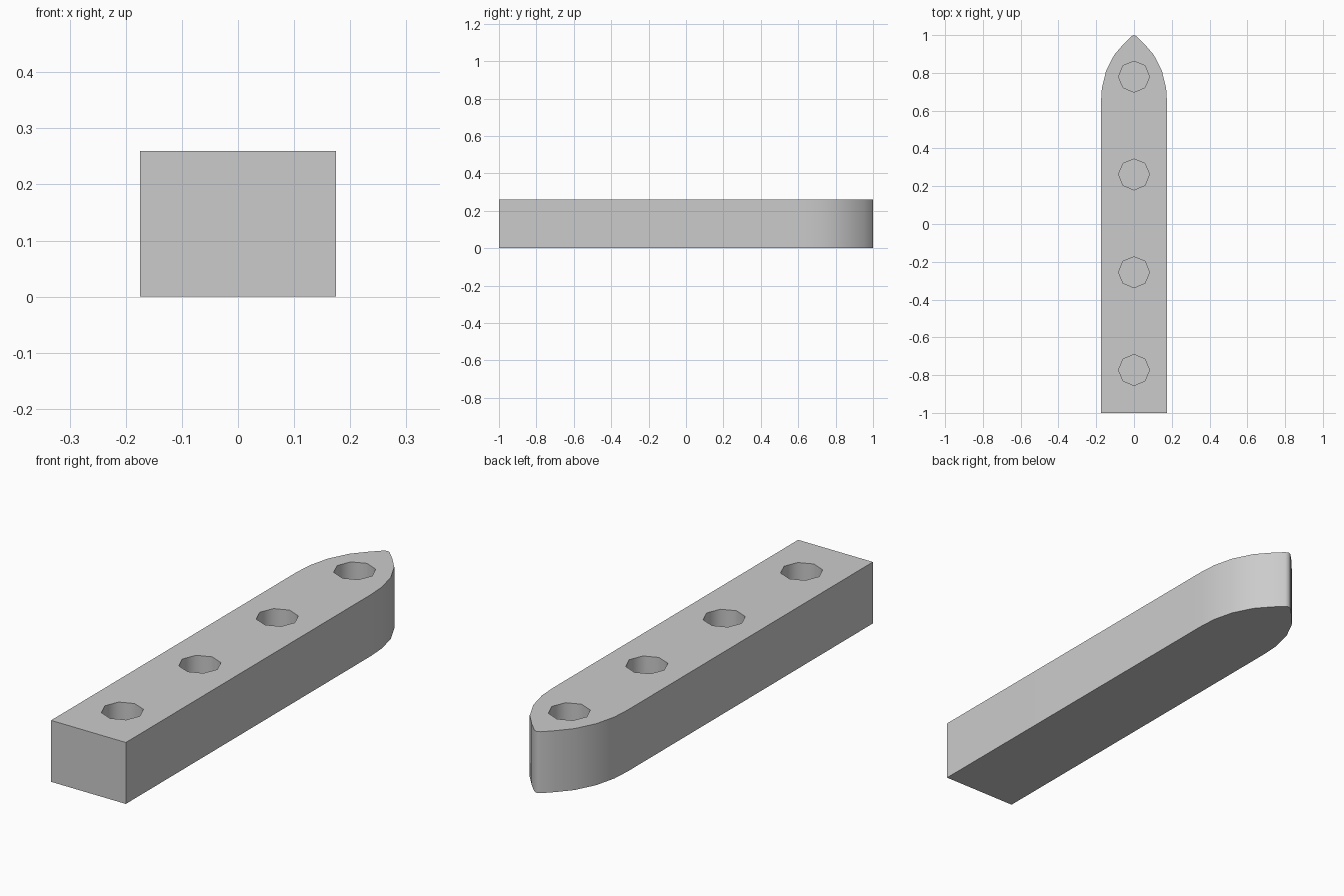
import bpy, bmesh
from math import radians

if "Cube" in bpy.data.objects:
    bpy.data.objects.remove(bpy.data.objects["Cube"])

HEIGHT = 0.26
HOLE_DEPTH = 0.2

# Right half of the outline: square rear corner, then curved nose to the tip
half = [(0.175, -1.0), (0.175, 0.64), (0.17, 0.72), (0.148, 0.81),
        (0.105, 0.895), (0.055, 0.953), (0.014, 0.994)]
outline = half + [(0.0, 1.0)] + [(-x, y) for x, y in reversed(half)]

# Bar body: outline extruded upwards
bm = bmesh.new()
base = bm.faces.new([bm.verts.new((x, y, 0)) for x, y in outline])
top = bmesh.ops.extrude_face_region(bm, geom=[base], use_keep_orig=True)
bmesh.ops.translate(bm, vec=(0, 0, HEIGHT),
                    verts=[g for g in top["geom"] if isinstance(g, bmesh.types.BMVert)])
bmesh.ops.recalc_face_normals(bm, faces=bm.faces)
mesh = bpy.data.meshes.new("pointed_bar")
bm.to_mesh(mesh)
bm.free()
bar = bpy.data.objects.new("pointed_bar", mesh)
bpy.context.collection.objects.link(bar)

# Row of four octagonal blind holes
for i in range(4):
    bpy.ops.mesh.primitive_cylinder_add(
        vertices=8, radius=0.082, depth=2 * HOLE_DEPTH,
        location=(0, -0.773 + 0.5177 * i, HEIGHT))
    cutter = bpy.context.object
    cutter.name = "hole_cutter"
    cutter.hide_render = True
    bpy.context.view_layer.objects.active = bar
    mod = bar.modifiers.new("hole", "BOOLEAN")
    mod.operation = "DIFFERENCE"
    mod.solver = "EXACT"
    mod.object = cutter
    bpy.ops.object.modifier_apply(modifier=mod.name)
    bpy.data.objects.remove(cutter)

# Smooth nose and hole walls, crisp rims and corners
bpy.ops.object.select_all(action="DESELECT")
bar.select_set(True)
bpy.context.view_layer.objects.active = bar
bpy.ops.object.shade_smooth_by_angle(angle=radians(50))
